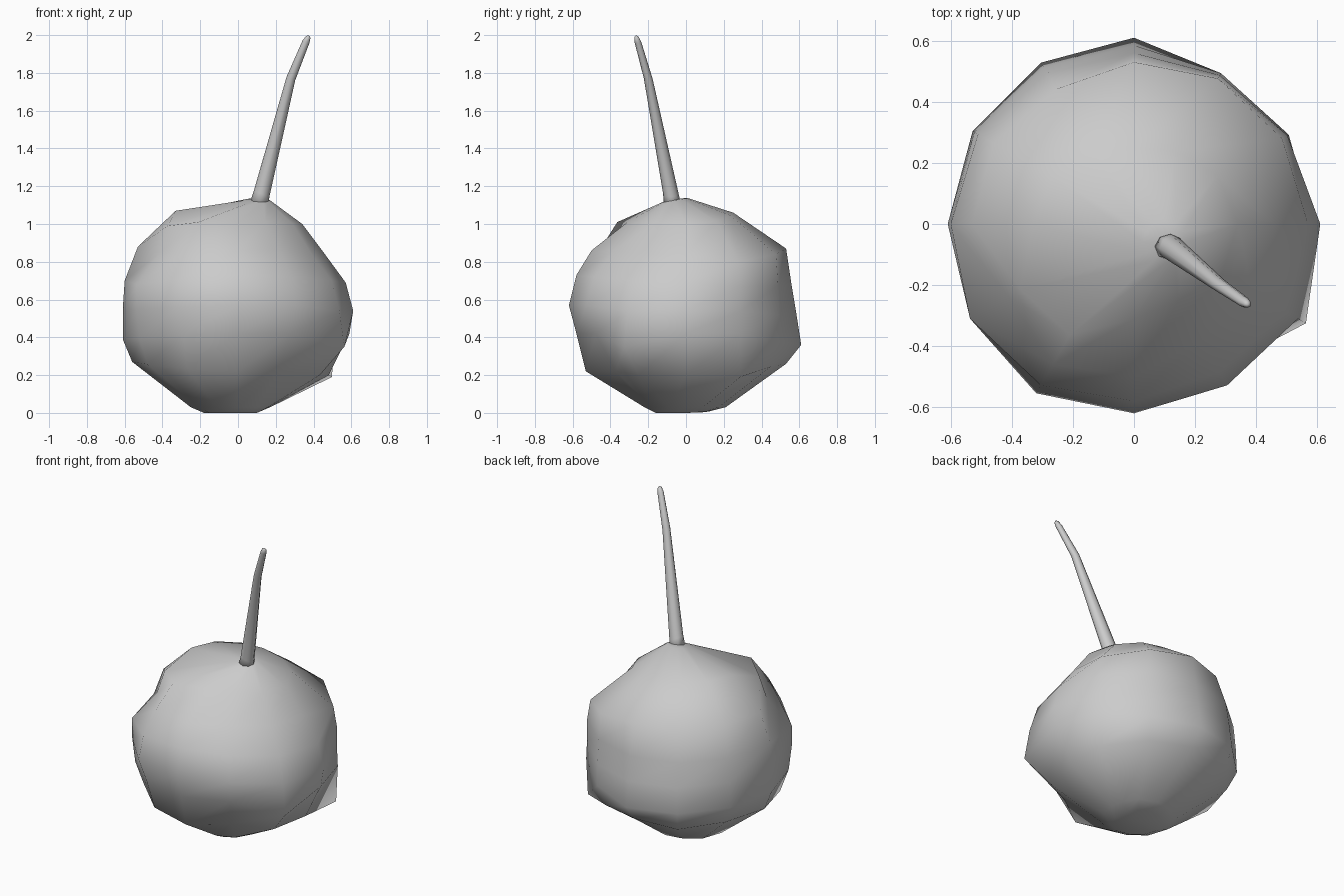
import bpy, bmesh, math
from mathutils import Vector

cube = bpy.data.objects.get("Cube")
if cube:
    bpy.data.objects.remove(cube, do_unlink=True)

grey = bpy.data.materials.new("light_grey")
grey.use_nodes = True
grey.diffuse_color = (0.6, 0.6, 0.6, 1)
grey.node_tree.nodes["Principled BSDF"].inputs["Base Color"].default_value = (0.6, 0.6, 0.6, 1)


def loft(name, rings, start, end):
    """Skin a stack of rings and close both ends with a fan to a point."""
    bm = bmesh.new()
    loops = [[bm.verts.new(p) for p in ring] for ring in rings]
    n = len(loops[0])
    first, last = bm.verts.new(start), bm.verts.new(end)
    for i in range(n):
        j = (i + 1) % n
        for low, high in zip(loops, loops[1:]):
            bm.faces.new((low[i], low[j], high[j], high[i]))
        bm.faces.new((first, loops[0][j], loops[0][i]))
        bm.faces.new((last, loops[-1][i], loops[-1][j]))
    bmesh.ops.recalc_face_normals(bm, faces=bm.faces)
    mesh = bpy.data.meshes.new(name)
    bm.to_mesh(mesh)
    bm.free()
    mesh.shade_smooth()
    mesh.materials.append(grey)
    obj = bpy.data.objects.new(name, mesh)
    bpy.context.collection.objects.link(obj)
    return obj


# Body: four side profiles (radius, height), blended around the axis
SIDES = 12
left = [(.10, 0), (.17, .03), (.48, .20), (.59, .42), (.61, .54), (.57, .69), (.46, .84), (.34, 1.0)]
back = [(.13, .01), (.21, .03), (.53, .26), (.61, .36), (.585, .52), (.56, .67), (.53, .87), (.25, 1.06)]
right = [(.18, 0), (.25, .03), (.56, .27), (.61, .39), (.61, .55), (.60, .70), (.53, .88), (.33, 1.07)]
front = [(.16, 0), (.22, .03), (.53, .22), (.58, .42), (.62, .57), (.58, .73), (.50, .86), (.31, 1.01)]
profiles = [left, back, right, front]

# Lumps and dents, by side: ring -> (radius, height)
lumps = {
    1: {2: (.575, .19), 3: (.585, .42), 4: (.58, .54), 5: (.58, .67), 6: (.56, .80)},
    2: {3: (.57, .38), 4: (.57, .52), 6: (.55, .84)},
    4: {2: (.57, .25), 6: (.51, .87)},
    7: {4: (.62, .55), 5: (.62, .68), 6: (.475, .85), 7: (.43, .99)},
    8: {4: (.64, .56), 5: (.61, .71), 6: (.53, .86), 7: (.42, 1.01)},
    10: {2: (.43, .22), 3: (.55, .42), 4: (.61, .57), 5: (.56, .72), 6: (.44, .86), 7: (.29, 1.01)},
    11: {2: (.50, .20), 3: (.65, .35), 4: (.62, .54), 6: (.45, .84)},
}

rings = []
for k in range(len(left)):
    ring = []
    for s in range(SIDES):
        quarter, step = divmod(s, SIDES // 4)
        t = step / (SIDES // 4)
        t = t * t * (3 - 2 * t)
        a = Vector(profiles[quarter][k])
        b = Vector(profiles[(quarter + 1) % 4][k])
        r, z = lumps.get(s, {}).get(k, a.lerp(b, t))
        angle = 2 * math.pi * s / SIDES
        ring.append((r * math.cos(angle), r * math.sin(angle), z))
    rings.append(ring)

# Small raised collar round the stem
collar = Vector((.10, -.06, 1.125))
rings.append([collar + Vector((.07 * math.cos(a), .07 * math.sin(a), .012 * math.sin(a)))
              for a in (2 * math.pi * s / SIDES for s in range(SIDES))])
loft("body", rings, (0, 0, 0), collar + Vector((0, 0, .01)))

# Stem: tapered and bent near the tip
path = [(.11, -.07, 1.09, .048), (.125, -.08, 1.16, .041), (.28, -.20, 1.77, .023),
        (.36, -.255, 1.965, .018), (.372, -.262, 1.99, .012)]
stem_rings = [[(x + r * math.cos(a), y + r * math.sin(a), z - .4 * r * math.cos(a))
               for a in (2 * math.pi * i / 8 for i in range(8))] for x, y, z, r in path]
loft("stem", stem_rings, path[0][:3], (.374, -.264, 2.0))
